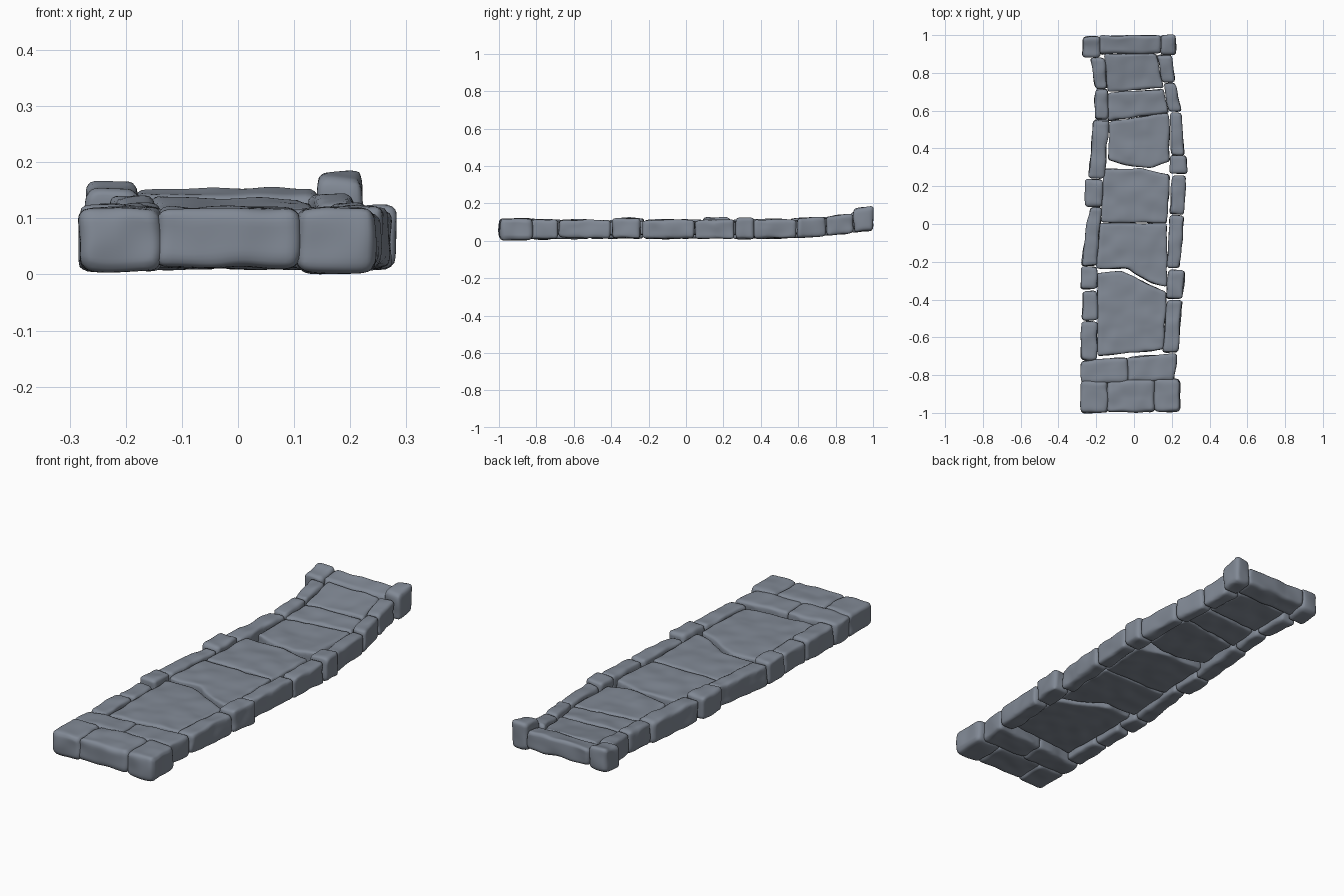
import bpy, bmesh, random
from mathutils import Vector, noise

random.seed(4)
stone_mat = bpy.data.materials.new("blue_grey_stone")
stone_mat.diffuse_color = (0.22, 0.25, 0.30, 1)


def lift(y):
    """The path curves upward towards its back end."""
    return 0.16 * max(0.0, y - 0.45) ** 2


def stone(name, outline, z0, z1, bevel=0.014, rough=0.007):
    """A worn block: prism, rounded edges, even mesh, then gentle noise."""
    bm = bmesh.new()
    low = [bm.verts.new((x, y, z0 + lift(y))) for x, y in outline]
    high = [bm.verts.new((x, y, z1 + lift(y))) for x, y in outline]
    bm.faces.new(low)
    bm.faces.new(high)
    n = len(outline)
    for i in range(n):
        j = (i + 1) % n
        bm.faces.new((low[i], low[j], high[j], high[i]))
    bmesh.ops.recalc_face_normals(bm, faces=bm.faces)
    bmesh.ops.bevel(bm, geom=bm.edges[:], offset=bevel, segments=3,
                    profile=0.5, affect='EDGES', clamp_overlap=True)
    mesh = bpy.data.meshes.new(name)
    bm.to_mesh(mesh)
    bm.free()
    ob = bpy.data.objects.new(name, mesh)
    bpy.context.collection.objects.link(ob)
    rm = ob.modifiers.new("even_mesh", 'REMESH')
    rm.mode = 'VOXEL'
    rm.voxel_size = 0.009
    sm = ob.modifiers.new("wear", 'SMOOTH')
    sm.iterations = 2
    dg = bpy.context.evaluated_depsgraph_get()
    worn = bpy.data.meshes.new_from_object(ob.evaluated_get(dg))
    ob.modifiers.clear()
    ob.data = worn
    bpy.data.meshes.remove(mesh)
    worn.name = name
    shift = Vector([random.uniform(-20, 20) for _ in range(3)])
    for v in worn.vertices:
        v.co += noise.noise_vector(v.co * 13 + shift) * rough
    worn.materials.clear()
    worn.materials.append(stone_mat)
    worn.shade_smooth()
    return ob


def box(x0, x1, y0, y1):
    return [(x0, y0), (x1, y0), (x1, y1), (x0, y1)]


def kerb(side, rows):
    """Each row: front y, outer x, inner x; back y, outer x, inner x; top z."""
    for i, (y0, a0, b0, y1, a1, b1, top) in enumerate(rows):
        stone(f"{side}_kerb_{i + 1}", [(a0, y0), (b0, y0), (b1, y1), (a1, y1)],
              0.012 + random.uniform(-0.003, 0.003), top)


# Kerb stones along both edges
kerb("left", [
    (-0.72, -0.28, -0.195, -0.515, -0.28, -0.195, 0.115),
    (-0.51, -0.275, -0.195, -0.355, -0.27, -0.195, 0.112),
    (-0.345, -0.283, -0.195, -0.225, -0.28, -0.195, 0.125),
    (-0.22, -0.28, -0.195, 0.09, -0.235, -0.17, 0.115),
    (0.09, -0.262, -0.17, 0.238, -0.258, -0.165, 0.125),
    (0.243, -0.24, -0.16, 0.55, -0.215, -0.13, 0.115),
    (0.555, -0.21, -0.135, 0.715, -0.205, -0.14, 0.115),
    (0.715, -0.205, -0.14, 0.88, -0.235, -0.155, 0.115),
])
kerb("right", [
    (-0.68, 0.235, 0.15, -0.405, 0.255, 0.175, 0.112),
    (-0.395, 0.258, 0.17, -0.243, 0.27, 0.18, 0.122),
    (-0.235, 0.24, 0.175, 0.045, 0.265, 0.19, 0.113),
    (0.05, 0.265, 0.19, 0.258, 0.275, 0.20, 0.112),
    (0.265, 0.283, 0.19, 0.365, 0.278, 0.19, 0.122),
    (0.365, 0.265, 0.20, 0.59, 0.25, 0.19, 0.112),
    (0.595, 0.25, 0.185, 0.745, 0.218, 0.155, 0.118),
    (0.75, 0.22, 0.15, 0.895, 0.20, 0.12, 0.115),
])

# Front step: three end blocks and a cross row behind them
stone("front_left_block", box(-0.283, -0.135, -1.0, -0.83), 0.006, 0.121, 0.02)
stone("front_middle_block", box(-0.145, 0.11, -0.998, -0.825), 0.012, 0.119, 0.02)
stone("front_right_block", box(0.105, 0.243, -0.995, -0.82), 0.004, 0.121, 0.02)
stone("cross_row_left", [(-0.282, -0.84), (-0.03, -0.84), (-0.03, -0.705), (-0.28, -0.725)],
      0.01, 0.115)
stone("cross_row_right", [(-0.035, -0.835), (0.215, -0.83), (0.228, -0.685), (-0.035, -0.705)],
      0.01, 0.115)

# Back step with a raised post at each end
stone("back_beam", box(-0.185, 0.145, 0.90, 1.0), 0.02, 0.108)
stone("back_left_post", box(-0.272, -0.178, 0.88, 0.992), 0.01, 0.122, 0.016)
stone("back_right_post", box(0.14, 0.223, 0.895, 1.0), 0.01, 0.139, 0.016)

# Paving slabs between the kerbs
slabs = [
    [(-0.195, -0.70), (0.155, -0.665), (0.175, -0.365), (0.06, -0.31), (-0.065, -0.25), (-0.195, -0.26)],
    [(-0.20, -0.235), (-0.03, -0.24), (0.08, -0.31), (0.175, -0.335), (0.175, 0.003), (-0.18, 0.005)],
    [(-0.175, 0.007), (0.175, 0.005), (0.19, 0.26), (0.03, 0.295), (-0.16, 0.29)],
    [(-0.14, 0.335), (0.0, 0.303), (0.09, 0.30), (0.19, 0.33), (0.185, 0.59), (-0.13, 0.545)],
    [(-0.14, 0.545), (0.185, 0.59), (0.155, 0.715), (-0.135, 0.695)],
    [(-0.14, 0.698), (0.155, 0.72), (0.12, 0.90), (-0.155, 0.90)],
]
for i, outline in enumerate(slabs):
    stone(f"paving_slab_{i + 1}", outline, 0.032, 0.104, 0.01, 0.006)
